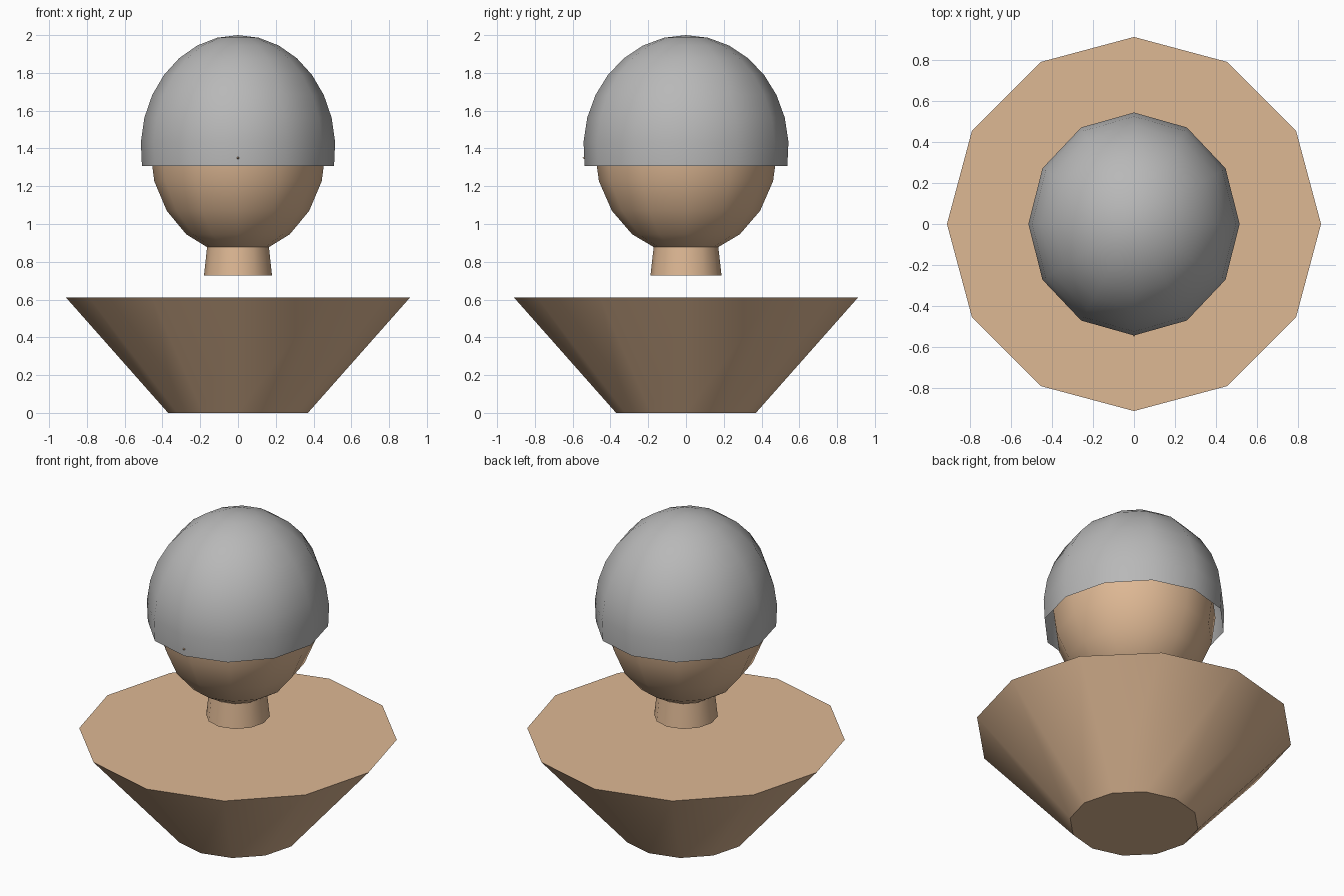
import bpy, bmesh, math
from mathutils import Matrix

if "Cube" in bpy.data.objects:
    bpy.data.objects.remove(bpy.data.objects["Cube"])


def material(name, srgb):
    m = bpy.data.materials.new(name)
    lin = [((c / 255 + 0.055) / 1.055) ** 2.4 for c in srgb]
    m.diffuse_color = (*lin, 1)
    m.use_nodes = True
    m.node_tree.nodes["Principled BSDF"].inputs["Base Color"].default_value = m.diffuse_color
    return m


skin = material("skin_tan", (222, 184, 148))
grey = material("hair_grey", (184, 184, 184))


def lathe(name, profile, mat, sy=1.0, n=12, matrix=None):
    """Revolve (radius, z) points, listed bottom to top, round z; sy stretches depth."""
    bm = bmesh.new()
    rings = []
    for r, z in profile:
        count = n if r > 1e-6 else 1
        rings.append([bm.verts.new((r * math.cos(math.tau * i / n),
                                    r * sy * math.sin(math.tau * i / n), z))
                      for i in range(count)])
    for a, b in zip(rings, rings[1:]):
        for i in range(n):
            j = (i + 1) % n
            if len(a) == 1:
                bm.faces.new((a[0], b[j], b[i]))
            elif len(b) == 1:
                bm.faces.new((a[i], a[j], b[0]))
            else:
                bm.faces.new((a[i], a[j], b[j], b[i]))
    if matrix:
        bm.transform(matrix)
    me = bpy.data.meshes.new(name)
    bm.to_mesh(me)
    bm.free()
    me.materials.append(mat)
    ob = bpy.data.objects.new(name, me)
    bpy.context.collection.objects.link(ob)
    bpy.ops.object.select_all(action='DESELECT')
    ob.select_set(True)
    bpy.context.view_layer.objects.active = ob
    bpy.ops.object.shade_smooth_by_angle(angle=math.radians(40))
    return ob


def arc(r, rz, cz, start, steps):
    """Elliptic profile from polar angle start (degrees) up to the top pole."""
    pts = []
    for k in range(steps + 1):
        t = math.radians(start * (1 - k / steps))
        pts.append((abs(r * math.sin(t)), cz + rz * math.cos(t)))
    return pts


# Torso: flared twelve-sided block
lathe("torso", [(0, 0), (0.37, 0), (0.91, 0.61), (0, 0.61)], skin)

# Neck: short taper running up into the head
lathe("neck", [(0, 0.727), (0.18, 0.727), (0.155, 0.96), (0, 0.96)], skin, sy=1.045)

# Head: egg shape, ten rings
lathe("head", arc(0.466, 0.562, 1.40, 180, 10), skin, sy=1.04)

# Hair: open cap slightly wider than the head
lathe("hair_cap", arc(0.515, 0.60, 1.40, 99, 8), grey, sy=1.055)

# Nose: small cone whose tip just pokes through the hair
lathe("nose", [(0, 0.45), (0.05, 0.45), (0, 0.55)], skin, n=8,
      matrix=Matrix.Translation((0, 0, 1.35)) @ Matrix.Rotation(math.pi / 2, 4, 'X'))
